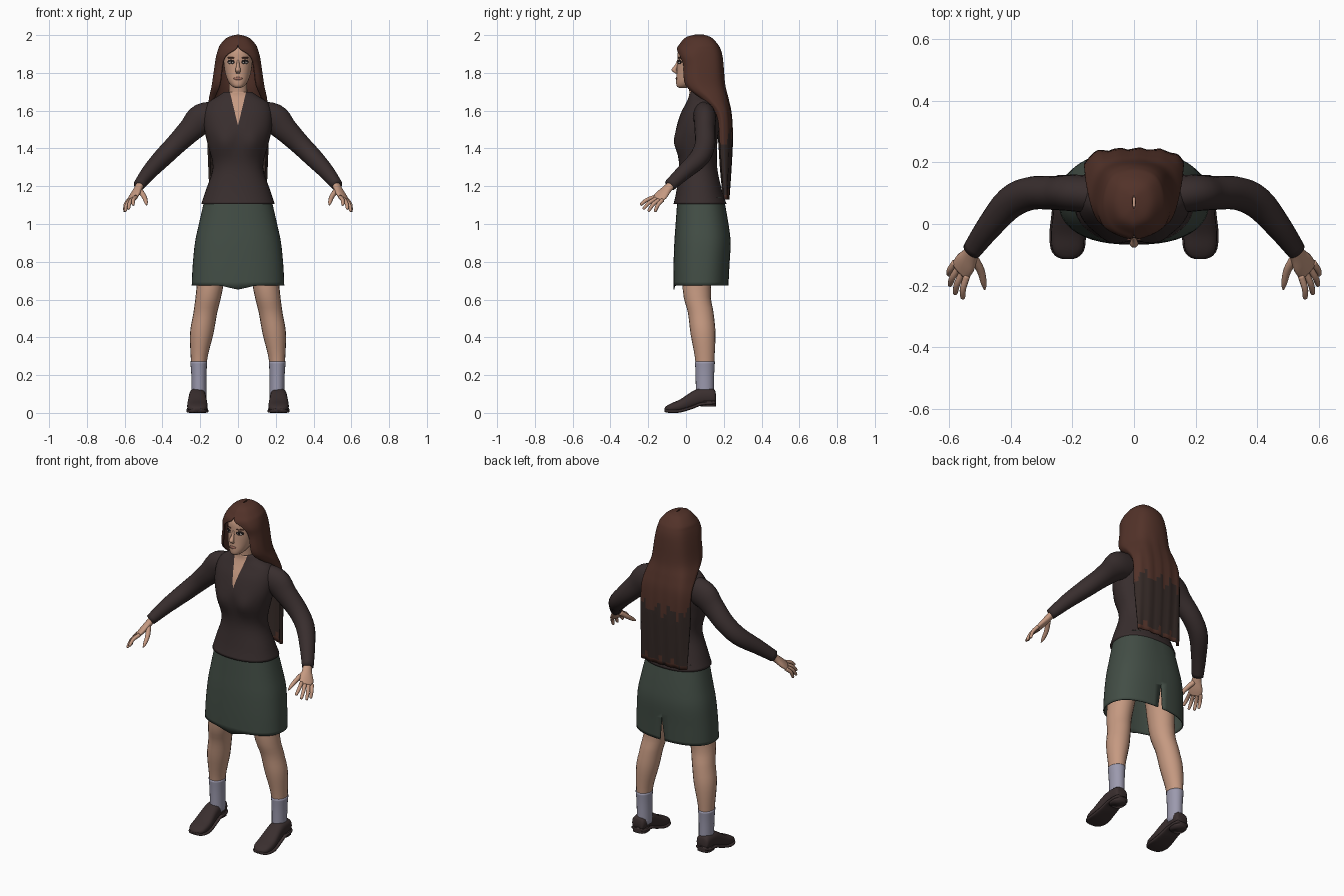
import bpy, bmesh, math
from mathutils import Vector

cube = bpy.data.objects.get("Cube")
if cube:
    bpy.data.objects.remove(cube, do_unlink=True)


def material(name, rgb):
    m = bpy.data.materials.new(name)
    m.use_nodes = True
    m.diffuse_color = (*rgb, 1)
    m.node_tree.nodes["Principled BSDF"].inputs["Base Color"].default_value = (*rgb, 1)
    return m


SKIN = material("skin", (0.56, 0.32, 0.22))
HAIR = material("auburn hair", (0.085, 0.032, 0.022))
HAIR_DARK = material("dark hair ends", (0.036, 0.023, 0.02))
JACKET = material("dark jacket", (0.04, 0.027, 0.027))
SKIRT = material("green skirt", (0.055, 0.075, 0.06))
SOCK = material("grey sock", (0.33, 0.32, 0.42))
SHOE = material("shoe leather", (0.042, 0.028, 0.028))
LIP = material("lip", (0.36, 0.16, 0.12))
DARK = material("eye dark", (0.012, 0.009, 0.009))
WHITE = material("eye white", (0.5, 0.45, 0.42))


def smooth_rows(rows, n):
    """Catmull-Rom interpolation of equal-length tuples."""
    out = []
    for i in range(len(rows) - 1):
        a, b, c, d = (rows[max(i - 1, 0)], rows[i], rows[i + 1],
                      rows[min(i + 2, len(rows) - 1)])
        for k in range(n):
            t = k / n
            out.append(tuple(
                0.5 * (2 * q + (r - p) * t + (2 * p - 5 * q + 4 * r - s) * t * t
                       + (3 * q - p - 3 * r + s) * t ** 3)
                for p, q, r, s in zip(a, b, c, d)))
    return out + [tuple(rows[-1])]


def finish(name, bm, mats, mirror=False):
    bmesh.ops.recalc_face_normals(bm, faces=bm.faces)
    me = bpy.data.meshes.new(name)
    bm.to_mesh(me)
    bm.free()
    for m in mats:
        me.materials.append(m)
    me.shade_smooth()
    ob = bpy.data.objects.new(name, me)
    bpy.context.collection.objects.link(ob)
    if mirror:
        ob.modifiers.new("mirror", "MIRROR").use_mirror_merge = False
    return ob


def skin_rings(rings, closed=True, caps=True):
    bm = bmesh.new()
    rows = [[bm.verts.new(p) for p in r] for r in rings]
    n = len(rows[0])
    for a, b in zip(rows, rows[1:]):
        for j in range(n if closed else n - 1):
            k = (j + 1) % n
            bm.faces.new((a[j], a[k], b[k], b[j]))
    if caps:
        bm.faces.new(rows[0])
        bm.faces.new(rows[-1])
    return bm


def loft(rows, mode="up", side=(0, 1, 0), steps=4, seg=20, power=2, caps=True):
    """Rows are x, y, z and two radii; sections lie flat, upright or across the path."""
    rows = smooth_rows(rows, steps)
    rings = []
    for i, (x, y, z, ru, rv) in enumerate(rows):
        u, v = Vector((1, 0, 0)), Vector((0, 1, 0))
        if mode == "forward":
            v = Vector((0, 0, 1))
        elif mode == "path":
            t = (Vector(rows[min(i + 1, len(rows) - 1)][:3])
                 - Vector(rows[max(i - 1, 0)][:3])).normalized()
            u = Vector(side)
            u = (u - t * u.dot(t)).normalized()
            v = t.cross(u)
        ring = []
        for j in range(seg):
            a = 2 * math.pi * j / seg
            c, s = (math.copysign(abs(f) ** (2 / power), f) for f in (math.cos(a), math.sin(a)))
            ring.append(Vector((x, y, z)) + u * ru * c + v * rv * s)
        rings.append(ring)
    return skin_rings(rings, caps=caps)


def body(rows):
    """Height, half width, front y, back y."""
    return [(0, (f + b) / 2, z, w, (b - f) / 2) for z, w, f, b in rows]


def cut_wedge(bm, apex, slope, facing):
    """Cut a V at the centre line and return the faces inside it."""
    def near(f):
        c = f.calc_center_median()
        return c.y * facing > -0.03 and abs(c.x) < 0.1 and (c.z - apex) * slope > -0.04
    for s in (1, -1):
        fs = [f for f in bm.faces if near(f)]
        geom = fs + list({e for f in fs for e in f.edges}) + list({v for f in fs for v in f.verts})
        bmesh.ops.bisect_plane(bm, geom=geom, plane_co=(0, 0, apex), plane_no=(1, 0, -s * slope))
    inside = []
    for f in bm.faces:
        c = f.calc_center_median()
        if near(f) and abs(c.x) < slope * (c.z - apex):
            inside.append(f)
    return inside


# Jacket body with a bust and an open neckline
bm = loft(body([(1.105, 0.195, -0.066, 0.215), (1.18, 0.17, -0.05, 0.19),
                (1.3, 0.133, -0.036, 0.165), (1.42, 0.16, -0.05, 0.165),
                (1.5, 0.178, -0.052, 0.175), (1.58, 0.182, -0.03, 0.18),
                (1.64, 0.16, 0, 0.165), (1.675, 0.11, 0.015, 0.135),
                (1.7, 0.072, 0.018, 0.11)]), seg=40, power=2.2)
for v in bm.verts:
    if v.co.y < 0.05:
        v.co.y -= 0.02 * math.exp(-((abs(v.co.x) - 0.075) / 0.05) ** 2
                                  - ((v.co.z - 1.43) / 0.06) ** 2)
for f in cut_wedge(bm, 1.52, 0.24, -1):
    f.material_index = 1
finish("jacket", bm, [JACKET, SKIN])

# Sleeves
finish("sleeves", loft([(0.1, 0.09, 1.575, 0.06, 0.075), (0.19, 0.1, 1.555, 0.06, 0.082),
                        (0.25, 0.1, 1.5, 0.055, 0.066), (0.33, 0.1, 1.42, 0.054, 0.055),
                        (0.4, 0.07, 1.35, 0.053, 0.05), (0.47, -0.01, 1.275, 0.042, 0.041),
                        (0.525, -0.085, 1.205, 0.033, 0.03)], "path"), [JACKET], True)

# Hands: palm, four fingers and thumb
spread = Vector((0.65, 0.7, -0.28))
finish("palms", loft([(0.515, -0.07, 1.215, 0.024, 0.02), (0.53, -0.1, 1.185, 0.028, 0.019),
                      (0.547, -0.128, 1.155, 0.039, 0.017), (0.563, -0.152, 1.13, 0.038, 0.012)],
                     "path", spread), [SKIN], True)
knuckle = Vector((0.56, -0.145, 1.135))
tips = {"index": (0.555, -0.242, 1.1), "middle": (0.58, -0.227, 1.078),
        "ring": (0.597, -0.2, 1.066), "little": (0.6, -0.165, 1.064)}
for i, (label, tip) in enumerate(tips.items()):
    base = knuckle + spread * (i - 1.5) * 0.02
    tip = Vector(tip)
    mid = base.lerp(tip, 0.5) + Vector((0.006, -0.004, 0.006))
    finish(label + "_fingers", loft([(*base, 0.011, 0.011), (*mid, 0.0105, 0.01),
                                     (*mid.lerp(tip, 0.85), 0.008, 0.008), (*tip, 0.003, 0.003)],
                                    "path", spread, seg=10), [SKIN], True)
finish("thumbs", loft([(0.52, -0.11, 1.178, 0.015, 0.015), (0.497, -0.15, 1.145, 0.013, 0.013),
                       (0.487, -0.19, 1.116, 0.01, 0.01), (0.484, -0.212, 1.1, 0.003, 0.003)],
                      "path", spread, seg=10), [SKIN], True)

# Skirt with a back slit and a dipped front hem
bm = loft(body([(1.14, 0.175, -0.045, 0.2), (1, 0.207, -0.055, 0.225),
                (0.9, 0.228, -0.062, 0.236), (0.78, 0.24, -0.066, 0.23),
                (0.675, 0.245, -0.067, 0.225)]), seg=48, power=2.4, caps=False)
bmesh.ops.delete(bm, geom=cut_wedge(bm, 0.82, -0.11, 1), context="FACES")
for v in bm.verts:
    if v.co.z < 0.69 and v.co.y < 0.02:
        v.co.z -= 0.022 * math.exp(-(v.co.x / 0.06) ** 2)
skirt = finish("skirt", bm, [SKIRT])
skirt.modifiers.new("thickness", "SOLIDIFY").thickness = 0.006

# Legs and socks
finish("legs", loft([(0.11, 0.08, 0.98, 0.085, 0.1), (0.15, 0.057, 0.66, 0.07, 0.075),
                     (0.173, 0.078, 0.53, 0.063, 0.068), (0.192, 0.09, 0.42, 0.062, 0.066),
                     (0.207, 0.1, 0.27, 0.042, 0.05), (0.206, 0.1, 0.1, 0.036, 0.044)]),
       [SKIN], True)
finish("socks", loft([(0.208, 0.1, 0.272, 0.045, 0.053), (0.207, 0.1, 0.2, 0.04, 0.049),
                      (0.206, 0.1, 0.08, 0.039, 0.048)]), [SOCK], True)

# Shoes: y, half width, bottom, top
shoe = [(0.158, 0.028, 0.055, 0.1), (0.145, 0.04, 0.048, 0.127), (0.08, 0.044, 0.042, 0.13),
        (0.035, 0.047, 0.025, 0.115), (-0.03, 0.054, 0.006, 0.072), (-0.08, 0.05, 0.004, 0.05),
        (-0.104, 0.034, 0.006, 0.036), (-0.113, 0.014, 0.01, 0.026)]
finish("shoes", loft([(0.215, y, (b + t) / 2, w, (t - b) / 2) for y, w, b, t in shoe],
                     "forward", power=2.6), [SHOE], True)
finish("soles", loft([(0.215, y, b + 0.005, w + 0.005, 0.009) for y, w, b, t in shoe],
                     "forward", power=4), [SHOE], True)
finish("heels", loft([(0.215, 0.118, 0.034, 0.042, 0.042), (0.215, 0.118, 0.062, 0.042, 0.042)],
                     power=3), [SHOE], True)

# Neck and head
finish("neck", loft([(0, 0.07, 1.6, 0.06, 0.055), (0, 0.066, 1.69, 0.05, 0.048),
                     (0, 0.06, 1.78, 0.048, 0.05)]), [SKIN])
finish("head", loft(body([(1.72, 0.014, -0.036, 0.0), (1.73, 0.032, -0.049, 0.03),
                          (1.755, 0.052, -0.052, 0.08), (1.8, 0.068, -0.049, 0.13),
                          (1.86, 0.076, -0.046, 0.15), (1.92, 0.073, -0.04, 0.15),
                          (1.97, 0.045, 0, 0.12)]), seg=32, power=2.15), [SKIN])
finish("nose", loft([(0, -0.038, 1.868, 0.007, 0.008), (0, -0.05, 1.84, 0.008, 0.01),
                     (0, -0.063, 1.815, 0.014, 0.014), (0, -0.05, 1.798, 0.01, 0.008)],
                    seg=12), [SKIN])


# Eyes, brows and lips as flattened ovals
def oval(name, pos, size, mat, mirror=True, turn=0.0):
    bm = bmesh.new()
    bmesh.ops.create_uvsphere(bm, u_segments=16, v_segments=8, radius=1)
    for v in bm.verts:
        x, y, z = (c * s for c, s in zip(v.co, size))
        v.co = Vector((x, y + turn * x, z)) + Vector(pos)
    finish(name, bm, [mat], mirror)


oval("eye_lashes", (0.037, -0.035, 1.858), (0.02, 0.0045, 0.012), DARK, turn=0.5)
oval("eyes", (0.037, -0.037, 1.855), (0.014, 0.0045, 0.006), WHITE, turn=0.5)
oval("irises", (0.036, -0.039, 1.856), (0.006, 0.0045, 0.006), DARK, turn=0.5)
oval("brows", (0.037, -0.033, 1.88), (0.022, 0.0045, 0.004), HAIR, turn=0.5)
oval("lips", (0, -0.05, 1.77), (0.024, 0.0048, 0.008), LIP, False)

# Hair: height, front edge x and y, half width, widest y, back y
levels = smooth_rows([(2.0, 0, 0.05, 0.004, 0.07, 0.09), (1.985, 0, 0, 0.055, 0.07, 0.132),
                      (1.95, 0, -0.032, 0.09, 0.07, 0.166), (1.925, 0.012, -0.046, 0.102, 0.06, 0.18),
                      (1.89, 0.062, -0.03, 0.112, 0.06, 0.19), (1.84, 0.08, -0.012, 0.12, 0.07, 0.196),
                      (1.735, 0.095, 0, 0.135, 0.08, 0.205), (1.66, 0.125, 0.09, 0.15, 0.14, 0.222),
                      (1.58, 0.14, 0.16, 0.156, 0.19, 0.237), (1.45, 0.15, 0.175, 0.157, 0.2, 0.242),
                      (1.3, 0.145, 0.185, 0.152, 0.205, 0.235), (1.13, 0.135, 0.2, 0.145, 0.21, 0.223)], 5)
rings = []
for z, xf, yf, w, ym, yb in levels:
    xf = max(xf, 0)
    half = [(xf, yf), (xf + 0.7 * (w - xf), yf + 0.3 * (ym - yf)), (w, ym),
            (0.74 * w, ym + 0.78 * (yb - ym))]
    row = half + [(0, yb)] + [(-x, y) for x, y in reversed(half)]
    wave = 0.004 * min(max((1.8 - z) / 0.3, 0), 1)
    rings.append([(x, y + wave * math.sin(95 * x), z) for x, y in smooth_rows(row, 6)])
bm = skin_rings(rings, closed=False, caps=False)
bmesh.ops.remove_doubles(bm, verts=bm.verts, dist=0.0005)
for f in bm.faces:
    c = f.calc_center_median()
    jag = 0.03 * math.sin(70 * c.x) + 0.02 * math.sin(190 * c.x)
    if 1.16 + 0.5 * jag < c.z < 1.47 + jag:
        f.material_index = 1
hair = finish("long_hair", bm, [HAIR, HAIR_DARK])
thick = hair.modifiers.new("thickness", "SOLIDIFY")
thick.thickness = 0.006
thick.offset = 0
